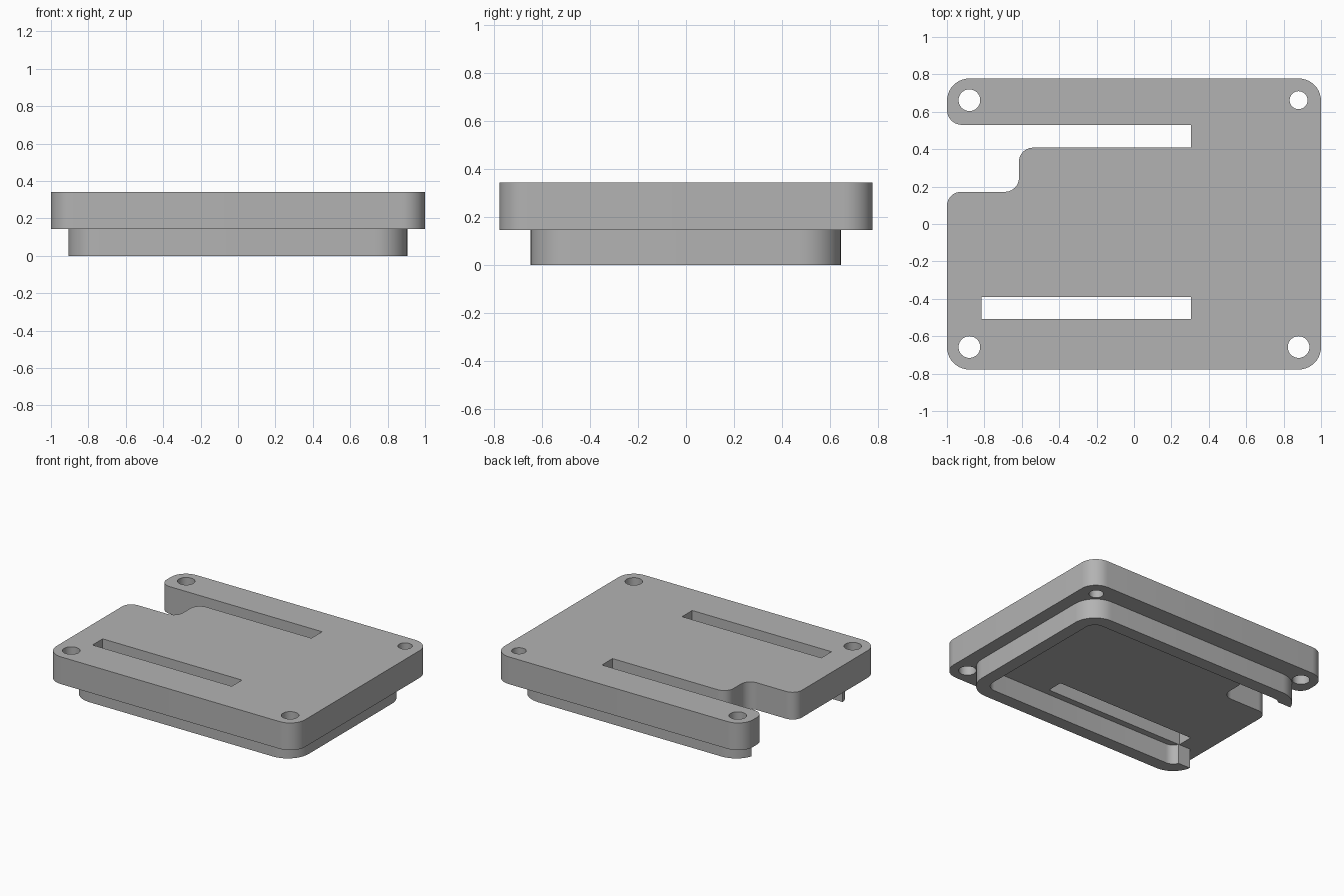
import bpy, math
from mathutils import Vector

if "Cube" in bpy.data.objects:
    bpy.data.objects.remove(bpy.data.objects["Cube"])

grey = bpy.data.materials.new("plain_grey")
grey.diffuse_color = (0.45, 0.45, 0.45, 1)
grey.use_nodes = True
grey.node_tree.nodes["Principled BSDF"].inputs["Base Color"].default_value = grey.diffuse_color


def rounded(corners, steps=10):
    """Outline from (x, y, radius) corners, each filleted by an arc."""
    pts = []
    for i, (x, y, r) in enumerate(corners):
        p = Vector((x, y))
        if r == 0:
            pts.append(p)
            continue
        a = (Vector(corners[i - 1][:2]) - p).normalized()
        b = (Vector(corners[(i + 1) % len(corners)][:2]) - p).normalized()
        half = a.angle(b) / 2
        centre = p + (a + b).normalized() * (r / math.sin(half))
        start = p + a * (r / math.tan(half)) - centre
        end = p + b * (r / math.tan(half)) - centre
        sweep = start.angle_signed(end)
        for k in range(steps + 1):
            t = -sweep * k / steps
            c, s = math.cos(t), math.sin(t)
            pts.append(centre + Vector((start.x * c - start.y * s,
                                        start.x * s + start.y * c)))
    return pts


def circle(x, y, r, n=32):
    return [Vector((x + r * math.cos(k * math.tau / n),
                    y + r * math.sin(k * math.tau / n))) for k in range(n)]


def slab(name, loops, z0, z1):
    """Extruded flat shape; inner loops become holes."""
    cu = bpy.data.curves.new(name, 'CURVE')
    cu.dimensions = '2D'
    cu.fill_mode = 'BOTH'
    cu.extrude = (z1 - z0) / 2
    for pts in loops:
        sp = cu.splines.new('POLY')
        sp.points.add(len(pts) - 1)
        for q, p in zip(sp.points, pts):
            q.co = (p.x, p.y, 0, 1)
        sp.use_cyclic_u = True
    ob = bpy.data.objects.new(name, cu)
    ob.location.z = (z0 + z1) / 2
    bpy.context.collection.objects.link(ob)
    bpy.ops.object.select_all(action='DESELECT')
    ob.select_set(True)
    bpy.context.view_layer.objects.active = ob
    bpy.ops.object.convert(target='MESH')
    ob = bpy.context.object
    ob.data.materials.clear()
    ob.data.materials.append(grey)
    bpy.ops.object.shade_smooth_by_angle(angle=math.radians(30))
    return ob


# Cover plate: stepped notch on the left, one closed slot, four screw holes
H = 0.778
outline = rounded([
    (1, H, 0.12), (-1, H, 0.12), (-1, 0.53, 0.08),
    (0.305, 0.53, 0), (0.305, 0.408, 0), (-0.615, 0.408, 0.075),
    (-0.615, 0.172, 0.075), (-1, 0.172, 0.075),
    (-1, -H, 0.12), (1, -H, 0.12)])
slot = rounded([(-0.815, -0.39, 0), (0.305, -0.39, 0),
                (0.305, -0.507, 0), (-0.815, -0.507, 0)])
holes = [circle(x, y, 0.048 if x > 0 and y > 0 else 0.058)
         for x in (-0.88, 0.88) for y in (-0.658, 0.662)]
slab("cover_plate", [outline, slot] + holes, 0.144, 0.342)

# Locating rim underneath: rounded wall, left side left open
outer = rounded([(-0.908, 0.646, 0.17), (0.905, 0.646, 0.17),
                 (0.905, -0.648, 0.17), (-0.908, -0.648, 0.17)])
inner = rounded([(-0.815, 0.552, 0.075), (0.812, 0.552, 0.075),
                 (0.812, -0.554, 0.075), (-0.815, -0.554, 0.075)])


def opened(pts, top, bottom):
    """Walk a closed loop starting and ending at the left side cuts."""
    left = min(p.x for p in pts)
    mid = [p for p in pts if p.x > -0.5 or p.y > top or p.y < bottom]

    def cut(y):
        n = len(pts)
        for i in range(n):
            a, b = pts[i - 1], pts[i]
            if max(a.x, b.x) < -0.5 and a.y != b.y and (a.y - y) * (b.y - y) <= 0:
                return a.lerp(b, (y - a.y) / (b.y - a.y))
        return Vector((left, y))
    return [cut(top)] + mid + [cut(bottom)]


wall = opened(outer, 0.53, -0.507) + opened(inner, 0.53, -0.507)[::-1]
slab("locating_rim", [wall], 0, 0.144)
